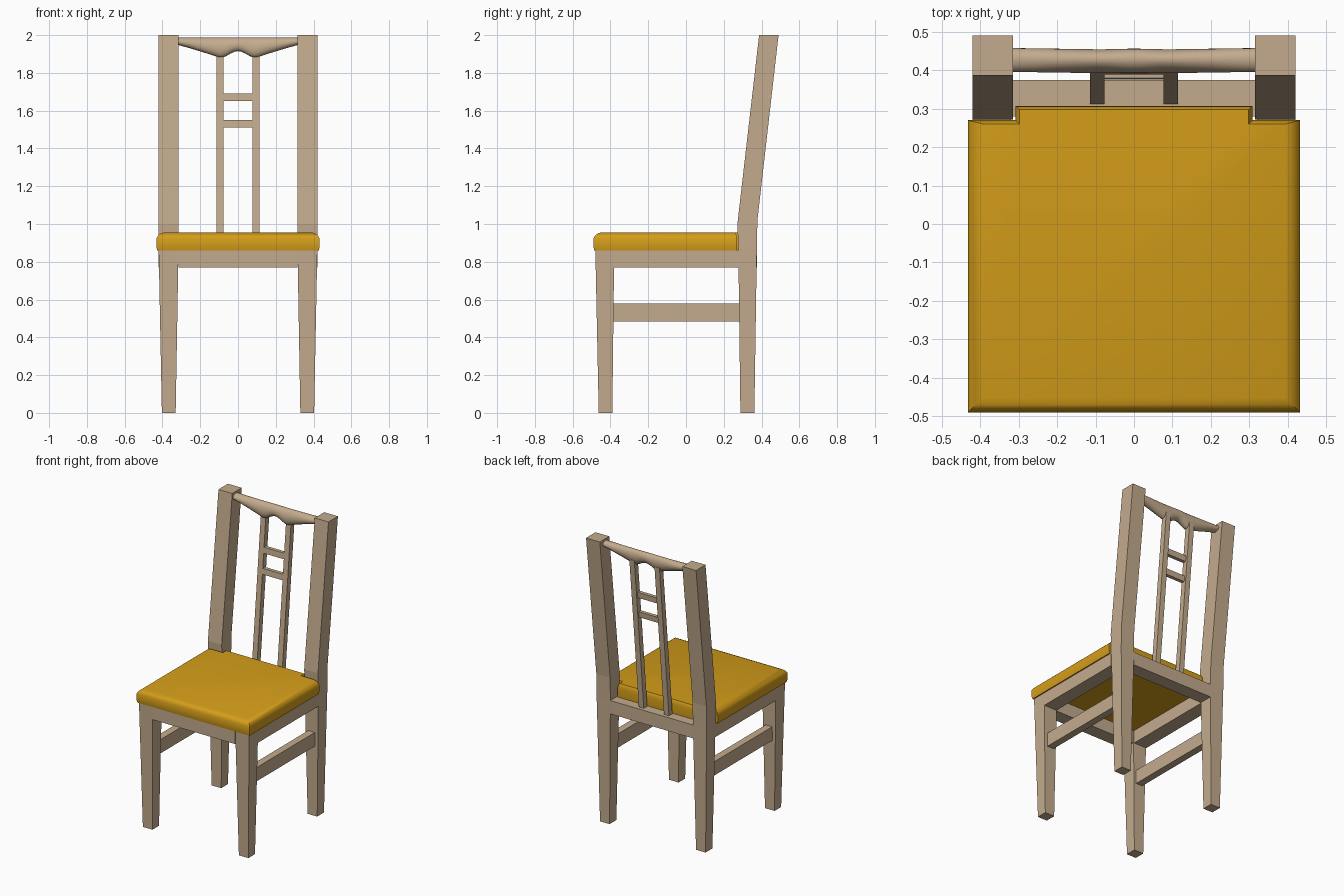
import bpy, bmesh, math

if "Cube" in bpy.data.objects:
    bpy.data.objects.remove(bpy.data.objects["Cube"])


def material(name, rgb):
    m = bpy.data.materials.new(name)
    m.diffuse_color = (*rgb, 1)
    m.use_nodes = True
    m.node_tree.nodes["Principled BSDF"].inputs["Base Color"].default_value = m.diffuse_color
    return m


WOOD = material("wood", (0.55, 0.41, 0.27))
FABRIC = material("fabric", (0.66, 0.34, 0.01))


def loft(name, rings, mat=WOOD, smooth=False):
    """Skin a stack of equal-length point rings and cap both ends."""
    bm = bmesh.new()
    vs = [[bm.verts.new(p) for p in r] for r in rings]
    n = len(vs[0])
    for a, b in zip(vs, vs[1:]):
        for i in range(n):
            j = (i + 1) % n
            bm.faces.new((a[i], a[j], b[j], b[i]))
    bm.faces.new(vs[0])
    bm.faces.new(vs[-1])
    bmesh.ops.recalc_face_normals(bm, faces=bm.faces)
    me = bpy.data.meshes.new(name)
    bm.to_mesh(me)
    bm.free()
    me.materials.append(mat)
    ob = bpy.data.objects.new(name, me)
    bpy.context.collection.objects.link(ob)
    if smooth:
        bpy.ops.object.select_all(action='DESELECT')
        bpy.context.view_layer.objects.active = ob
        ob.select_set(True)
        bpy.ops.object.shade_smooth_by_angle(angle=math.radians(40))
    return ob


def rect(x0, x1, y0, y1, z0, z1=None):
    """Rectangle whose front edge is at height z0 and back edge at z1."""
    z1 = z0 if z1 is None else z1
    return [(x0, y0, z0), (x1, y0, z0), (x1, y1, z1), (x0, y1, z1)]


def box(name, x0, x1, y0, y1, z0, z1):
    return loft(name, [rect(x0, x1, y0, y1, z0), rect(x0, x1, y0, y1, z1)])


def slat_y(z):
    return 0.312 + 0.098 * (z - 0.86)


for s, side in ((-1, "left"), (1, "right")):
    # tapered front legs
    loft("front_leg_" + side, [
        rect(s * .33, s * .403, -.462, -.39, 0),
        rect(s * .315, s * .42, -.48, -.38, .862)])
    # back legs bend into the leaning back posts
    loft("back_leg_" + side, [
        rect(s * .33, s * .403, .288, .362, 0),
        rect(s * .315, s * .42, .277, .375, .862),
        rect(s * .315, s * .42, .272, .378, 1.0, 1.02),
        rect(s * .315, s * .42, .387, .49, 2.0)])
    # side rails and stretchers
    box("side_rail_" + side, s * .32, s * .42, -.38, .277, .77, .862)
    box("side_stretcher_" + side, s * .34, s * .39, -.385, .285, .485, .58)
    # leaning back slats
    loft("back_slat_" + side, [
        rect(s * .077, s * .115, slat_y(z), slat_y(z) + .038, z) for z in (.85, 1.92)])

# front and back seat rails
box("front_rail", -.315, .315, -.48, -.385, .77, .862)
box("back_rail", -.315, .315, .28, .375, .77, .862)

# short bars joining the slats
for i, z in enumerate((1.51, 1.65)):
    loft(f"slat_crossbar_{i + 1}", [
        rect(-.078, .078, slat_y(h), slat_y(h) + .025, h) for h in (z, z + .04)])

# rounded top rail with a shaped lower edge
half = [(0, 1.915), (.018, 1.912), (.04, 1.902), (.06, 1.89), (.08, 1.882),
        (.1, 1.882), (.13, 1.892), (.2, 1.914), (.26, 1.932), (.318, 1.948)]
edge = [(-x, z) for x, z in half[:0:-1]] + half
rings = []
for x, low in edge:
    mid, r = (1.988 + low) / 2, (1.988 - low) / 2
    ring = []
    for k in range(20):
        a = math.tau * k / 20
        z = mid + r * math.sin(a)
        ring.append((x, .426 + .1 * (z - 1.96) + .031 * math.cos(a), z))
    rings.append(ring)
loft("top_rail", rings, smooth=True)


# seat cushion, notched around the back posts
def cushion_ring(d, z):
    b = d * .25
    right = [(.432 - d, -.49 + d), (.432 - d, .27 - b), (.308 - b, .27 - b), (.308 - b, .307 - b)]
    return [(x, y, z) for x, y in right] + [(-x, y, z) for x, y in right[::-1]]


loft("seat_cushion", [cushion_ring(d, z) for d, z in (
    (.004, .86), (0, .88), (0, .922), (.007, .936), (.02, .948), (.038, .955))],
    FABRIC, smooth=True)
